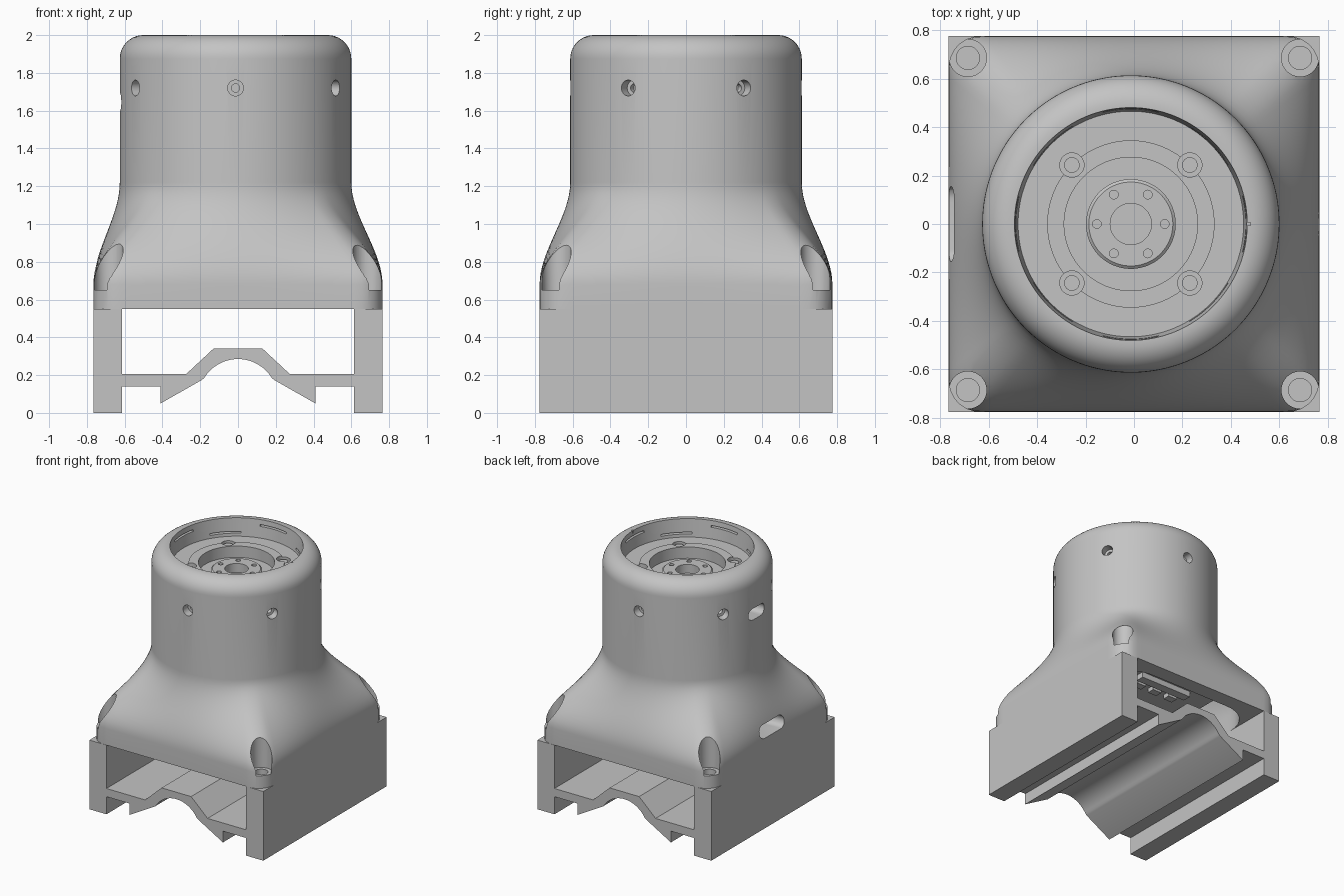
import bpy, bmesh, math
from mathutils import Matrix, Vector

if "Cube" in bpy.data.objects:
    bpy.data.objects.remove(bpy.data.objects["Cube"], do_unlink=True)

scene = bpy.context.scene
grey = bpy.data.materials.new("plain grey")
grey.use_nodes = True
colour = (0.55, 0.55, 0.55, 1)
grey.diffuse_color = colour
grey.node_tree.nodes["Principled BSDF"].inputs["Base Color"].default_value = colour

CX = -0.013          # axis of the round neck
HALF_X, HALF_Y = 0.765, 0.775
SEGMENTS = 192
cutters = bpy.data.collections.new("cutters")
scene.collection.children.link(cutters)


def make(name, bm, cutter=False):
    bmesh.ops.recalc_face_normals(bm, faces=bm.faces)
    mesh = bpy.data.meshes.new(name)
    bm.to_mesh(mesh)
    bm.free()
    mesh.materials.append(grey)
    ob = bpy.data.objects.new(name, mesh)
    (cutters if cutter else scene.collection).objects.link(ob)
    ob.hide_render = cutter
    return ob


def loft(name, rings, cutter=False):
    """Skin a stack of equal point rings and cap both ends."""
    bm = bmesh.new()
    loops = [[bm.verts.new(p) for p in ring] for ring in rings]
    n = len(loops[0])
    for a, b in zip(loops, loops[1:]):
        for i in range(n):
            j = (i + 1) % n
            bm.faces.new((a[i], a[j], b[j], b[i]))
    bm.faces.new(loops[0])
    bm.faces.new(loops[-1])
    return make(name, bm, cutter)


def rod(name, start, end, radius, cutter=False, sides=32):
    start, end = Vector(start), Vector(end)
    axis = end - start
    turn = axis.to_track_quat("Z", "Y").to_matrix().to_4x4()
    bm = bmesh.new()
    bmesh.ops.create_cone(bm, cap_ends=True, segments=sides, radius1=radius,
                          radius2=radius, depth=axis.length,
                          matrix=Matrix.Translation((start + end) / 2) @ turn)
    return make(name, bm, cutter)


def box(name, centre, size, cutter=False):
    bm = bmesh.new()
    bmesh.ops.create_cube(bm, size=1, matrix=Matrix.Translation(centre) @ Matrix.Diagonal((*size, 1)))
    return make(name, bm, cutter)


def rect_reach(c, s, a, b, r):
    """Distance from the centre to a rounded rectangle along a direction."""
    c, s = abs(c), abs(s)
    t = min(a / max(c, 1e-6), b / max(s, 1e-6))
    if t * c > a - r and t * s > b - r:
        d = c * (a - r) + s * (b - r)
        t = d + math.sqrt(max(0, d * d - (a - r) ** 2 - (b - r) ** 2 + r * r))
    return t


def blend_ring(z, a, b, corner, radius, n=SEGMENTS):
    """Ring that turns from rounded rectangle to circle with height."""
    u = min(1, max(0, (z - 0.68) / 0.54))
    w = 1 - u * u * (3 - 2 * u)
    ring = []
    for i in range(n):
        ang = math.tau * (i + 0.5) / n
        c, s = math.cos(ang), math.sin(ang)
        d = w * rect_reach(c, s, a, b, corner) + (1 - w) * radius
        ring.append((CX * (1 - w) + c * d, s * d, z))
    return ring


def polar(radius, degrees, z):
    ang = math.radians(degrees)
    return Vector((CX + radius * math.cos(ang), radius * math.sin(ang), z))


# Housing: flared skirt, round neck, rounded rim and stepped top recess
RADIUS, FILLET = 0.613, 0.125
flare = [0.68 + 0.03 * i for i in range(19)]
rings = [blend_ring(z, HALF_X, HALF_Y, 0.13, RADIUS) for z in [0.55] + flare]
profile = []
for i in range(11):
    ang = math.pi / 2 * i / 10
    profile.append((RADIUS - FILLET + FILLET * math.cos(ang), 2 - FILLET + FILLET * math.sin(ang)))
profile += [(0.48, 2), (0.465, 1.86), (0.345, 1.86), (0.345, 1.87), (0.275, 1.87),
            (0.275, 1.78), (0.185, 1.78), (0.185, 1.81), (0.173, 1.82),
            (0.085, 1.82), (0.085, 1.75)]
for r, z in profile:
    rings.append([polar(r, 360 * (i + 0.5) / SEGMENTS, z) for i in range(SEGMENTS)])
housing = loft("housing", rings)

# Hollow interior
loft("cavity_cut", [blend_ring(z, 0.615, 0.65, 0.25, 0.5, 96)
                    for z in [0.5] + flare + [1.71]], True)

# Corner screw bores
for sx in (-1, 1):
    for sy in (-1, 1):
        x, y = sx * 0.685, sy * 0.685
        rod("bore_cut", (x, y, 0.65), (x, y, 1.3), 0.077, True)
        rod("bore_hole_cut", (x, y, 0.6), (x, y, 0.7), 0.048, True)

# Radial screw holes around the neck
for k in range(6):
    a = 30 + 60 * k
    rod("radial_cut", polar(0.55, a, 1.72), polar(0.7, a, 1.72), 0.042, True, 24)
    rod("radial_hole_cut", polar(0.515, a, 1.72), polar(0.6, a, 1.72), 0.022, True, 24)


# Rounded cable slots on the right side
def slot(x0, x1, half, z, r):
    outline = []
    for side in (1, -1):
        for i in range(9):
            ang = math.pi * i / 8 - math.pi / 2
            outline.append((side * (half - r + r * math.cos(ang)), z + side * r * math.sin(ang)))
    loft("slot_cut", [[(x, y, h) for y, h in outline] for x in (x0, x1)], True)


slot(-0.9, -0.52, 0.155, 0.765, 0.05)
slot(-0.75, -0.4, 0.1, 1.645, 0.045)

# Screw pockets around the ring and small holes in the hub
for k in range(4):
    a = 45 + 90 * k
    rod("pocket_cut", polar(0.344, a, 1.825), polar(0.344, a, 1.95), 0.05, True)
    rod("ring_screw", polar(0.344, a, 1.81), polar(0.344, a, 1.85), 0.032)
for k in range(6):
    rod("hub_hole_cut", polar(0.14, 60 * k, 1.76), polar(0.14, 60 * k, 1.9), 0.018, True, 20)

# Thin arc grooves inside the rim, and the index notch
for k in range(8):
    z = 1.89 if k % 2 else 1.955
    sections = []
    for i in range(9):
        a = 45 * k - 14 + 3.5 * i
        sections.append([polar(r, a, z + h) for r, h in
                         ((0.44, -0.007), (0.51, -0.007), (0.51, 0.007), (0.44, 0.007))])
    loft("groove_cut", sections, True)
box("notch_cut", (0.465, 0, 1.995), (0.03, 0.014, 0.03), True)

# Carve the housing and drop the cutters
mod = housing.modifiers.new("carve", "BOOLEAN")
mod.operation = "DIFFERENCE"
mod.solver = "EXACT"
mod.operand_type = "COLLECTION"
mod.collection = cutters
bpy.context.view_layer.update()
carved = bpy.data.meshes.new_from_object(housing.evaluated_get(bpy.context.evaluated_depsgraph_get()))
housing.modifiers.clear()
housing.data = carved
carved.materials.clear()
carved.materials.append(grey)
for ob in list(cutters.objects):
    bpy.data.objects.remove(ob, do_unlink=True)
bpy.data.collections.remove(cutters)

# Rail mount: one mirrored cross-section run from front to back
half = [(0.13, 0.34), (0.275, 0.205), (0.615, 0.205), (0.615, 0.55), (HALF_X, 0.55),
        (HALF_X, 0), (0.615, 0), (0.615, 0.14), (0.41, 0.14), (0.41, 0.05), (0.19, 0.175)]
for i in range(13):
    ang = math.radians(32 + 58 * i / 12)
    half.append((0.21 * math.cos(ang), 0.075 + 0.21 * math.sin(ang)))
section = half + [(-x, z) for x, z in reversed(half[:-1])]
loft("rail_mount", [[(x, y, z) for x, z in section] for y in (-HALF_Y, HALF_Y)])

# Circuit board and connectors inside the skirt
box("circuit_board", (0, 0.1, 0.72), (0.8, 0.8, 0.03))
box("connector_strip", (0.05, 0.4, 0.685), (0.46, 0.07, 0.05))
for x in (-0.1, 0.05, 0.2):
    box("connector_pin", (x, 0.3, 0.69), (0.08, 0.06, 0.04))

# Smooth curved faces, keep edges sharp
for ob in scene.objects:
    ob.select_set(ob.type == "MESH" and grey.name in ob.data.materials)
bpy.context.view_layer.objects.active = housing
bpy.ops.object.shade_smooth_by_angle(angle=math.radians(30))
